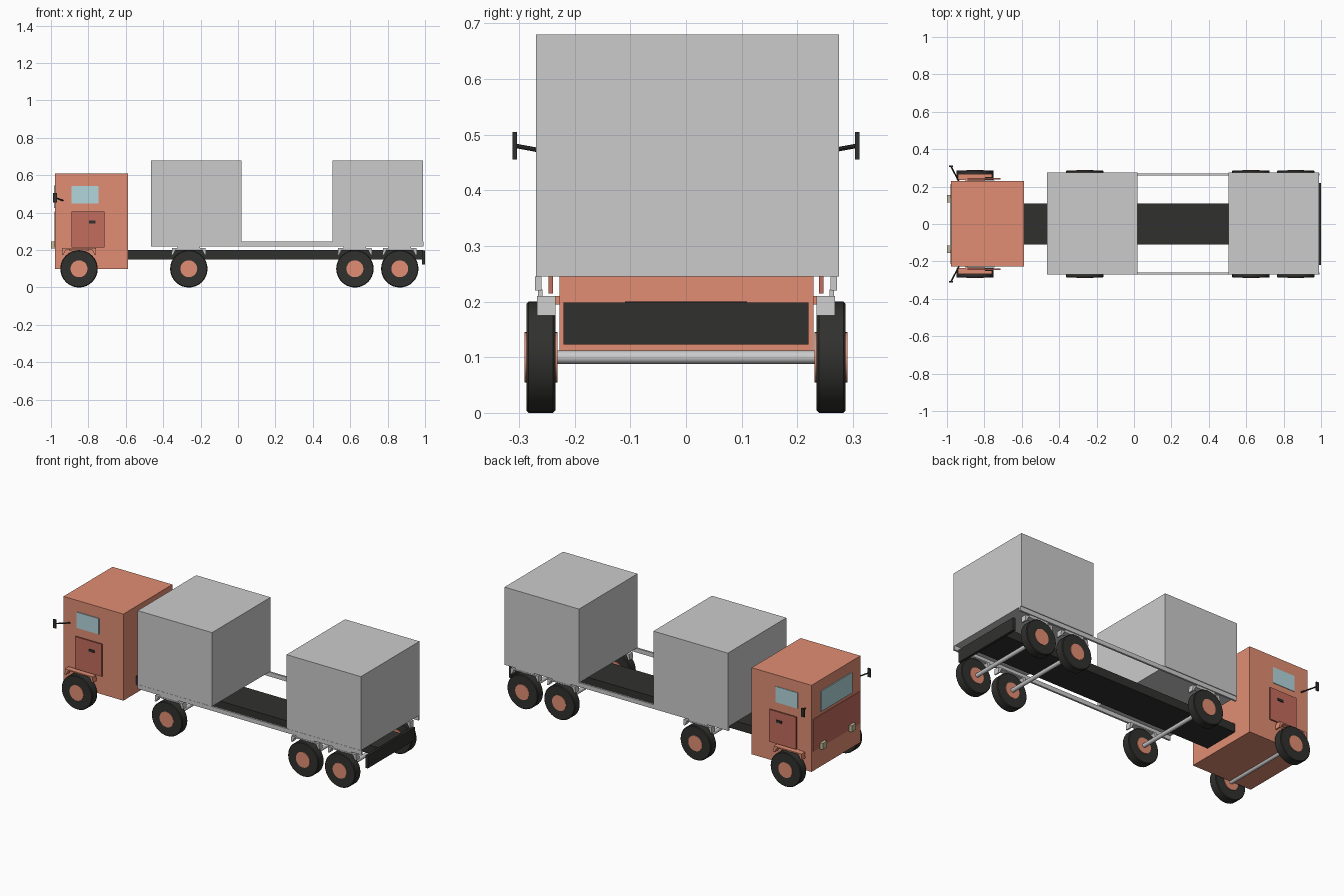
import bpy, bmesh, math
from mathutils import Vector

if "Cube" in bpy.data.objects:
    bpy.data.objects.remove(bpy.data.objects["Cube"])


def mat(name, rgb):
    m = bpy.data.materials.new(name)
    m.diffuse_color = (*rgb, 1)
    m.use_nodes = True
    m.node_tree.nodes["Principled BSDF"].inputs["Base Color"].default_value = m.diffuse_color
    return m


ORANGE = mat("orange", (0.75, 0.27, 0.17))
RED = mat("dark_red", (0.55, 0.15, 0.11))
BLACK = mat("black", (0.03, 0.03, 0.028))
GLASS = mat("glass", (0.45, 0.68, 0.72))
LAMP = mat("lamp", (0.55, 0.5, 0.33))


def finish(name, bm, m=None):
    bmesh.ops.recalc_face_normals(bm, faces=bm.faces)
    me = bpy.data.meshes.new(name)
    bm.to_mesh(me)
    bm.free()
    ob = bpy.data.objects.new(name, me)
    bpy.context.collection.objects.link(ob)
    if m:
        me.materials.append(m)
    return ob


def box(name, x, y, z, m=None):
    """Box from (min, max) pairs."""
    bm = bmesh.new()
    bmesh.ops.create_cube(bm, size=1)
    for v in bm.verts:
        v.co = [p[0] + (c + 0.5) * (p[1] - p[0]) for c, p in zip(v.co, (x, y, z))]
    return finish(name, bm, m)


def rod(name, a, b, r, m=None, sides=32):
    """Cylinder between two points."""
    a, b = Vector(a), Vector(b)
    bm = bmesh.new()
    bmesh.ops.create_cone(bm, cap_ends=True, segments=sides, radius1=r, radius2=r,
                          depth=(b - a).length)
    ob = finish(name, bm, m)
    ob.rotation_euler = (b - a).to_track_quat('Z', 'Y').to_euler()
    ob.location = (a + b) / 2
    for p in ob.data.polygons:
        p.use_smooth = len(p.vertices) == 4
    ob.data.set_sharp_from_angle(angle=math.radians(35))
    return ob


def tyre(name, x, s):
    """Ring-shaped tyre, lathed from a square section with clipped shoulders."""
    section = [(0.045, 0.235), (0.096, 0.235), (0.1, 0.239),
               (0.1, 0.283), (0.096, 0.287), (0.045, 0.287)]
    bm = bmesh.new()
    vs = [bm.verts.new((r, s * y, 0)) for r, y in section]
    es = [bm.edges.new((vs[i], vs[(i + 1) % 6])) for i in range(6)]
    bmesh.ops.spin(bm, geom=vs + es, axis=(0, 1, 0), cent=(0, 0, 0),
                   angle=math.tau, steps=32, use_duplicate=False)
    bmesh.ops.remove_doubles(bm, verts=bm.verts, dist=1e-5)
    ob = finish(name, bm, BLACK)
    ob.location = (x, 0, 0.1)
    for p in ob.data.polygons:
        p.use_smooth = True
    ob.data.set_sharp_from_angle(angle=math.radians(35))


def fender(name, x, s, m=None):
    """Bent mudguard over a wheel."""
    pts = [(-0.092, 0.175), (-0.09, 0.21), (0.09, 0.21), (0.092, 0.175),
           (0.084, 0.175), (0.07, 0.203), (-0.07, 0.203), (-0.084, 0.175)]
    bm = bmesh.new()
    f = bm.faces.new([bm.verts.new((x + px, s * 0.235, pz)) for px, pz in pts])
    ext = bmesh.ops.extrude_face_region(bm, geom=[f])
    bmesh.ops.translate(bm, vec=(0, s * 0.033, 0),
                        verts=[v for v in ext["geom"] if isinstance(v, bmesh.types.BMVert)])
    finish(name, bm, m)


# chassis and rear bumper
box("chassis", (-0.6, 0.99), (-0.11, 0.11), (0.15, 0.2), BLACK)
box("rear_bumper", (0.985, 1.0), (-0.22, 0.22), (0.123, 0.198), BLACK)

# cargo boxes
box("front_container", (-0.465, 0.02), (-0.27, 0.275), (0.245, 0.68))
box("rear_container", (0.505, 0.99), (-0.27, 0.275), (0.245, 0.68))

# cab with windscreen and grille panel
box("cab", (-0.978, -0.588), (-0.227, 0.229), (0.1, 0.61), ORANGE)
box("windscreen", (-0.984, -0.976), (-0.145, 0.145), (0.425, 0.545), GLASS)
box("grille_panel", (-0.982, -0.976), (-0.215, 0.215), (0.215, 0.405), RED)

for s, side in ((-1, "right"), (1, "left")):
    def span(a, b):
        return (min(s * a, s * b), max(s * a, s * b))

    # cab side details
    box(side + "_window", (-0.89, -0.745), span(0.224, 0.232), (0.45, 0.543), GLASS)
    box(side + "_door", (-0.89, -0.715), span(0.239, 0.247), (0.215, 0.405), RED)
    box(side + "_door_handle", (-0.797, -0.762), span(0.246, 0.252), (0.343, 0.357), BLACK)
    box(side + "_headlight", (-1.0, -0.978), span(0.115, 0.155), (0.208, 0.245), LAMP)
    rod(side + "_mirror_arm", (-0.935, s * 0.225, 0.465), (-0.978, s * 0.307, 0.48),
        0.004, BLACK, 8)
    box(side + "_mirror", (-0.988, -0.969), span(0.304, 0.312), (0.455, 0.505), BLACK)

    # side rail under the load
    box(side + "_rail", (-0.465, 0.993), span(0.26, 0.271), (0.22, 0.245))

    # wheels, hubs and mudguards
    for i, x in enumerate((-0.85, -0.263, 0.625, 0.865)):
        n = f"{side}_{i + 1}"
        tyre("tyre_" + n, x, s)
        rod("hub_" + n, (x, s * 0.231, 0.1), (x, s * 0.29, 0.1), 0.0452, ORANGE)
        fender("mudguard_" + n, x, s, ORANGE if i == 0 else None)
        if i:
            box("mudguard_bracket_" + n, (x - 0.06, x + 0.06), span(0.258, 0.266), (0.205, 0.222))
        else:
            box("mudguard_bracket_" + n, (x - 0.05, x + 0.05), span(0.226, 0.238), (0.195, 0.21), ORANGE)

# axles
for i, x in enumerate((-0.85, -0.263, 0.625, 0.865)):
    rod(f"axle_{i + 1}", (x, -0.24, 0.1), (x, 0.24, 0.1), 0.012, None, 12)
